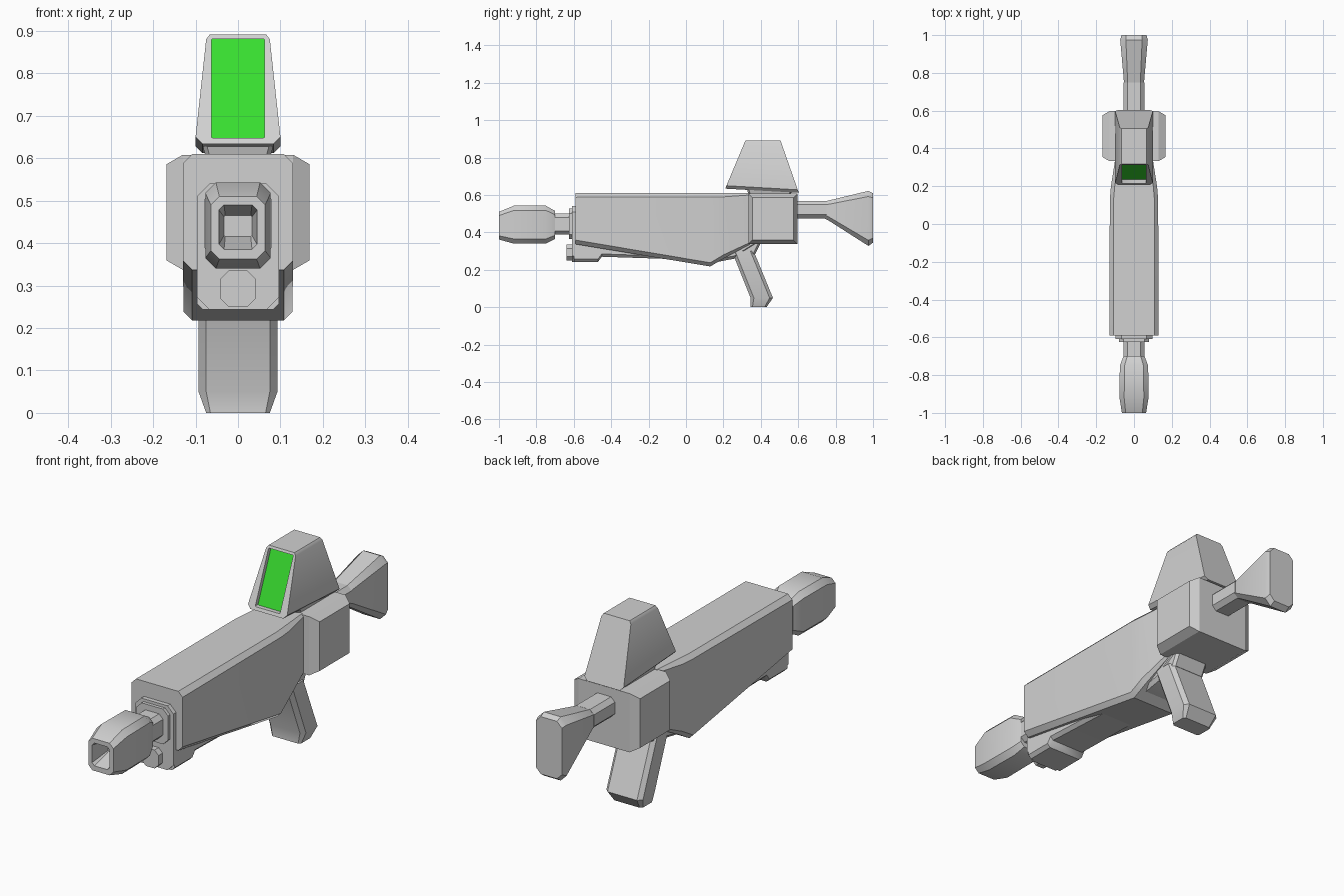
import bpy, math

cube = bpy.data.objects.get("Cube")
if cube:
    bpy.data.objects.remove(cube, do_unlink=True)


def material(name, color):
    m = bpy.data.materials.new(name)
    m.use_nodes = True
    m.diffuse_color = color
    m.node_tree.nodes["Principled BSDF"].inputs["Base Color"].default_value = color
    return m


GREY = material("light grey", (0.64, 0.64, 0.64, 1))
GREEN = material("screen green", (0.04, 0.73, 0.03, 1))


def octagon(hw, lo, hi, c):
    """Chamfered rectangle, centred on zero sideways."""
    return [(-hw + c, lo), (hw - c, lo), (hw, lo + c), (hw, hi - c),
            (hw - c, hi), (-hw + c, hi), (-hw, hi - c), (-hw, lo + c)]


def skin(name, loops, end_material=None, angle=35):
    """Join matching loops of points into a closed solid."""
    n = len(loops[0])
    verts = [p for loop in loops for p in loop]
    faces = [list(range(n)), list(range(len(verts) - n, len(verts)))]
    for k in range(len(loops) - 1):
        for i in range(n):
            j = (i + 1) % n
            faces.append([k * n + i, k * n + j, (k + 1) * n + j, (k + 1) * n + i])
    mesh = bpy.data.meshes.new(name)
    mesh.from_pydata(verts, [], faces)
    mesh.materials.append(GREY)
    if end_material:
        mesh.materials.append(end_material)
        mesh.polygons[1].material_index = 1
    ob = bpy.data.objects.new(name, mesh)
    bpy.context.collection.objects.link(ob)
    bpy.ops.object.select_all(action="DESELECT")
    bpy.context.view_layer.objects.active = ob
    ob.select_set(True)
    bpy.ops.object.mode_set(mode="EDIT")
    bpy.ops.mesh.select_all(action="SELECT")
    bpy.ops.mesh.normals_make_consistent(inside=False)
    bpy.ops.object.mode_set(mode="OBJECT")
    bpy.ops.object.shade_smooth_by_angle(angle=math.radians(angle))
    return ob


def along_y(name, *sections):
    """Sections are (y, half width, low z, high z, chamfer)."""
    return skin(name, [[(x, y, z) for x, z in octagon(*s)] for y, *s in sections])


def along_z(name, *sections):
    """Sections are (z, half width, front y, back y, chamfer)."""
    return skin(name, [[(x, y, z) for x, y in octagon(*s)] for z, *s in sections])


# Outer shell, deepest ahead of the grip and pinched at the rear
along_y("body_shell", (-0.59, 0.13, 0.337, 0.61, 0.022), (0.13, 0.128, 0.218, 0.61, 0.02),
        (0.2, 0.122, 0.26, 0.61, 0.02), (0.34, 0.1, 0.335, 0.61, 0.01))

# Inner receiver showing below the shell
along_y("lower_receiver", (-0.6, 0.097, 0.243, 0.5, 0.015), (-0.47, 0.097, 0.243, 0.5, 0.015),
        (-0.45, 0.097, 0.27, 0.5, 0.015), (0, 0.09, 0.255, 0.5, 0.015),
        (0.13, 0.09, 0.235, 0.5, 0.015), (0.26, 0.09, 0.26, 0.5, 0.015),
        (0.38, 0.09, 0.335, 0.5, 0.015))

# Stepped front plates and bolt
along_y("front_plate", (-0.61, 0.097, 0.243, 0.54, 0.03), (-0.58, 0.097, 0.243, 0.54, 0.03))
along_y("barrel_collar", (-0.625, 0.08, 0.365, 0.527, 0.025), (-0.6, 0.08, 0.365, 0.527, 0.025))
along_y("front_bolt", (-0.64, 0.042, 0.25, 0.335, 0.02), (-0.6, 0.042, 0.25, 0.335, 0.02))

# Barrel and hollow muzzle
along_y("barrel", (-0.72, 0.055, 0.388, 0.5, 0.02), (-0.6, 0.055, 0.388, 0.5, 0.02))
along_y("muzzle", (-0.7, 0.056, 0.365, 0.515, 0.02), (-0.75, 0.075, 0.34, 0.543, 0.025),
        (-0.92, 0.077, 0.34, 0.543, 0.025), (-1, 0.064, 0.362, 0.51, 0.02),
        (-1, 0.045, 0.385, 0.49, 0.012), (-0.9, 0.033, 0.415, 0.465, 0.003))

# Rear block with sides set in
block = []
for x, inset in ((-0.168, 0.022), (-0.13, 0), (0.13, 0), (0.168, 0.022)):
    y0, y1, z0, z1 = 0.333 + inset, 0.597 - inset, 0.337 + inset, 0.608 - inset
    block.append([(x, y0, z0), (x, y1, z0), (x, y1, z1), (x, y0, z1)])
skin("rear_block", block, angle=25)

# Stock
along_y("stock_rod", (0.58, 0.055, 0.475, 0.568, 0.02), (0.75, 0.055, 0.475, 0.568, 0.02))
along_y("shoulder_stock", (0.72, 0.05, 0.485, 0.56, 0.018), (0.76, 0.054, 0.465, 0.57, 0.02),
        (0.975, 0.073, 0.328, 0.622, 0.03), (1, 0.066, 0.345, 0.61, 0.025))

# Grip and its mount
along_z("grip", (0, 0.075, 0.345, 0.43, 0.01), (0.05, 0.093, 0.345, 0.465, 0.018),
        (0.3, 0.093, 0.245, 0.362, 0.018))
along_z("grip_mount", (0.285, 0.085, 0.25, 0.37, 0.012), (0.345, 0.085, 0.27, 0.4, 0.012))

# Sight: tapered hood with slanted ends and a recessed screen
def hood_front(z):
    return 0.212 + (z - 0.64) * 0.42


def hood_outline(low):
    half = [(0.084, low), (0.1, low + 0.016), (0.075, 0.88), (0.066, 0.892)]
    return half + [(-x, z) for x, z in reversed(half)]


def screen_outline():
    half = [(0.06, 0.648), (0.063, 0.65), (0.063, 0.879), (0.06, 0.881)]
    return half + [(-x, z) for x, z in reversed(half)]


skin("sight_hood", [
    [(x, 0.602 - (z - 0.615) * 0.35, z) for x, z in hood_outline(0.612)],
    [(x, hood_front(z), z) for x, z in hood_outline(0.634)],
    [(x, hood_front(z), z) for x, z in screen_outline()],
    [(x, hood_front(z) + 0.02, z) for x, z in screen_outline()]], GREEN)
along_z("sight_foot", (0.6, 0.075, 0.335, 0.56, 0.01), (0.635, 0.085, 0.325, 0.57, 0.01))
